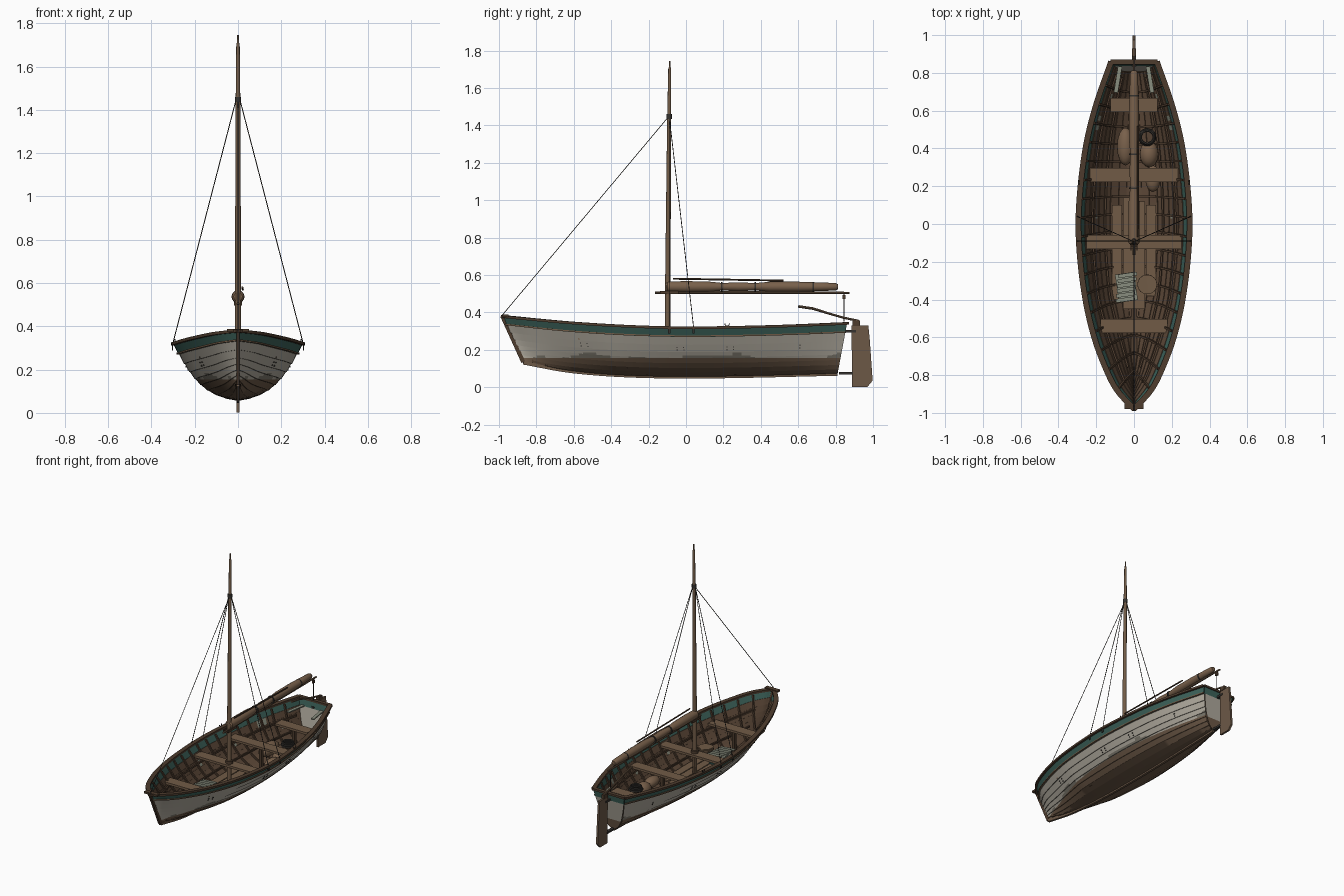
import bpy, bmesh, math, random
from mathutils import Vector, Matrix

random.seed(4)
if "Cube" in bpy.data.objects:
    bpy.data.objects.remove(bpy.data.objects["Cube"])


def material(name, *rgb):
    m = bpy.data.materials.new(name)
    m.use_nodes = True
    m.diffuse_color = (*rgb, 1)
    m.node_tree.nodes["Principled BSDF"].inputs["Base Color"].default_value = (*rgb, 1)
    return m


WOOD = material("wood", .165, .105, .062)
DARK = material("dark_wood", .075, .045, .027)
PLANK = material("inner_planking", .11, .066, .04)
BOTTOM = material("bottom_brown", .15, .098, .062)
WHITE = material("off_white_paint", .42, .39, .33)
WORN = material("worn_paint", .2, .185, .15)
TEAL = material("teal_paint", .045, .12, .1)
ROPE = material("dark_rope", .035, .032, .028)
SAIL = material("tan_cloth", .19, .118, .07)
PALE = material("pale_green", .25, .27, .21)


def finish(name, bm, mats, mirror=False, fix=True):
    if fix:
        bmesh.ops.recalc_face_normals(bm, faces=bm.faces)
    me = bpy.data.meshes.new(name)
    bm.to_mesh(me)
    bm.free()
    for m in mats:
        me.materials.append(m)
    ob = bpy.data.objects.new(name, me)
    bpy.context.collection.objects.link(ob)
    if mirror:
        ob.modifiers.new("Mirror", 'MIRROR').use_clip = False
    bpy.ops.object.select_all(action='DESELECT')
    ob.select_set(True)
    bpy.context.view_layer.objects.active = ob
    bpy.ops.object.shade_smooth_by_angle(angle=math.radians(35))
    return ob


def box(name, loc, size, mat, turn=0, mirror=False):
    bm = bmesh.new()
    bmesh.ops.create_cube(bm, size=1, matrix=Matrix.Translation(loc) @ Matrix.Rotation(turn, 4, 'Z')
                          @ Matrix.Diagonal((*size, 1)))
    return finish(name, bm, [mat], mirror)


def ball(name, loc, size, mat):
    bm = bmesh.new()
    bmesh.ops.create_uvsphere(bm, u_segments=16, v_segments=10, radius=1,
                              matrix=Matrix.Translation(loc) @ Matrix.Diagonal((*size, 1)))
    return finish(name, bm, [mat])


def sweep(name, pts, size, mat, sides=8, up=(0, 0, 1), mirror=False):
    """Run a round section (radius or radii) or a rectangle (width, height) along points."""
    bm, rings, pts = bmesh.new(), [], [Vector(p) for p in pts]
    for i, p in enumerate(pts):
        t = (pts[min(i + 1, len(pts) - 1)] - pts[max(i - 1, 0)]).normalized()
        s = t.cross(Vector(up)).normalized()
        n = s.cross(t)
        if isinstance(size, tuple):
            a, b = size[0] / 2, size[1] / 2
            sec = [(a, b), (-a, b), (-a, -b), (a, -b)]
        else:
            r = size[i] if isinstance(size, list) else size
            sec = [(r * math.cos(k * math.tau / sides), r * math.sin(k * math.tau / sides)) for k in range(sides)]
        rings.append([bm.verts.new(p + s * a + n * b) for a, b in sec])
    for A, B in zip(rings, rings[1:]):
        for k in range(len(A)):
            bm.faces.new((A[k - 1], A[k], B[k], B[k - 1]))
    bm.faces.new(rings[0])
    bm.faces.new(rings[-1])
    return finish(name, bm, [mat], mirror)


def spline(pts, t):
    """Smooth curve through (t, value) points."""
    i = max(0, min(len(pts) - 2, sum(p[0] <= t for p in pts) - 1))
    slope = lambda a, b: (pts[b][1] - pts[a][1]) / (pts[b][0] - pts[a][0])
    (t0, a), (t1, b) = pts[i], pts[i + 1]
    d, s = t1 - t0, (t - t0) / (t1 - t0)
    ma, mb = slope(max(i - 1, 0), i + 1) * d, slope(i, min(i + 2, len(pts) - 1)) * d
    return a + s * ma + s * s * (3 * (b - a) - 2 * ma - mb) + s ** 3 * (2 * (a - b) + ma + mb)


# Hull form: half width, sheer height, keel height along u; section over v
WIDTH = [(0, 0), (.05, .085), (.1, .137), (.2, .208), (.32, .26), (.47, .292), (.59, .292), (.75, .258), (.87, .205), (1, .122)]
SHEER = [(0, .372), (.2, .338), (.4, .317), (.57, .312), (.8, .32), (1, .335)]
KEEL = [(0, .13), (.15, .085), (.35, .06), (.6, .056), (1, .07)]
SECTION_X = [(0, 0), (.17, .24), (.34, .47), (.5, .62), (.67, .75), (.84, .88), (1, 1)]
SECTION_Z = [(0, 0), (.17, .06), (.34, .19), (.5, .34), (.67, .52), (.84, .76), (1, 1)]


def hull(u, v, inset=0.0):
    h, g = spline(SECTION_Z, v), spline(SECTION_X, v)
    b = max(0, 1 - u / .3)
    g = g * (1 - b) + max(h, 0) ** .85 * b
    zk, zs = spline(KEEL, u), spline(SHEER, u)
    y = (-.87 - .11 * h) * (1 - u) + (.81 + .05 * h) * u
    return Vector((max(0, spline(WIDTH, u) * g - inset * min(1, v * 5)), y, zk + (zs - zk) * h + max(inset, 0) * (1 - h)))


STRAKES, COLS = 9, 72
U = [i / COLS for i in range(COLS + 1)]


def planking(name, inset, lap, mats, rule, flip):
    """Overlapping planks; the narrow lower lips take the seam colour."""
    bm = bmesh.new()
    prev = None
    for k in range(STRAKES):
        low = [bm.verts.new(hull(u, k / STRAKES, inset - lap)) for u in U]
        top = [bm.verts.new(hull(u, (k + 1) / STRAKES, inset)) for u in U]
        for A, B, lip in ((prev, low, True), (low, top, False)):
            for i in range(COLS if A else 0):
                q = (A[i], A[i + 1], B[i + 1], B[i])
                f = bm.faces.new(q[::-1] if flip else q)
                f.material_index = 1 if lip else 0
                if k == STRAKES - 1 and not lip:
                    f.material_index = 2
        prev = top
    for z in (.155, .17, .185):
        bmesh.ops.bisect_plane(bm, geom=bm.verts[:] + bm.edges[:] + bm.faces[:], plane_co=(0, 0, z), plane_no=(0, 0, 1))
    for f in bm.faces:
        rule(f)
    return finish(name, bm, mats, True, fix=False)


def outer_rule(f):
    c = f.calc_center_median()
    wear = .163 + .013 * (math.sin(c.y * 9) + .7 * math.sin(c.y * 23 + 1))
    if c.z < .155:
        f.material_index = 3
    elif c.z < wear and f.material_index == 0:
        f.material_index = 4


def inner_rule(f):
    if f.material_index == 0 and f.calc_center_median().z > .17 and random.random() < .02:
        f.material_index = 3


planking("outer_planking", 0, .004, [WHITE, WORN, TEAL, BOTTOM, WORN], outer_rule, False)
planking("inner_planking", .012, .003, [PLANK, DARK, TEAL, PALE], inner_rule, True)

# Transom, inside and outside
for name, back, sink in (("transom_outside", .004, 0), ("transom_inside", -.014, .008)):
    bm = bmesh.new()
    rows = []
    for k in range(19):
        p = hull(1, k / 18, sink) + Vector((0, back, 0))
        rows.append([bm.verts.new((s * p.x, p.y, p.z)) for s in (-1, 1)])
    for k, (A, B) in enumerate(zip(rows, rows[1:])):
        f = bm.faces.new((A[0], B[0], B[1], A[1]) if back > 0 else (A[0], A[1], B[1], B[0]))
        z = f.calc_center_median().z
        f.material_index = 1 if k > 15 else 2 if z < .15 else 0
    finish(name, bm, [WHITE, TEAL, BOTTOM], fix=False)

# Rails, stem, keel and inner timbers
sheer = [hull(u, 1) for u in U]
sweep("gunwale", [p + Vector((-.001, 0, .006)) for p in sheer], (.03, .014), DARK, mirror=True)
sweep("rubbing_strake", [hull(u, .9, -.006) for u in U], (.01, .008), WOOD, mirror=True)
sweep("seat_riser", [hull(u, .74, .018) for u in U[4:-2]], (.01, .014), DARK, mirror=True)
sweep("bilge_stringer", [hull(u, .45, .018) for u in U[6:-2]], (.01, .01), DARK, mirror=True)
box("transom_cap", (0, .858, .341), (.25, .026, .014), DARK)
sweep("stem_post", [hull(0, k / 8) + Vector((0, 0, .004)) for k in range(9)], (.016, .022), DARK, up=(0, 1, 0))
box("stem_cap", (0, -.965, .381), (.1, .03, .014), DARK)
sweep("keel", [hull(u, 0) for u in U], (.016, .018), BOTTOM)
sweep("keelson", [hull(u, 0, .02) for u in U[2:-1]], (.03, .016), DARK)
for i in range(17):
    u = .06 + i * .0545
    sweep("rib", [hull(u, .04 + .95 * k / 12, .017) for k in range(13)], (.011, .011), DARK, up=(0, 1, 0), mirror=True)
box("stern_knee", (.085, .765, .297), (.022, .14, .008), PALE, turn=.16, mirror=True)

# Thwarts and floor boards
for y, half, z, deep in ((-.54, .178, .262, .075), (-.095, .252, .258, .075), (.26, .232, .252, .075), (.63, .125, .24, .075)):
    box("thwart", (0, y, z), (half * 2, deep, .016), WOOD)
    box("thwart_support", (0, y, z / 2 + .045), (.02, .02, z - .09), DARK)
for i, (front, back) in enumerate(((-.4, .1), (-.45, .14), (-.45, .12), (-.38, .1))):
    box("floor_board", ((i - 1.5) * .06, (front + back) / 2, .118), (.054, back - front, .01), WOOD)
for y in (-.3, -.05):
    box("floor_batten", (0, y, .108), (.23, .03, .012), DARK)

# Mast and standing rigging
sweep("mast", [(0, -.1, .09), (0, -.097, .6), (0, -.09, 1.42), (0, -.087, 1.7), (0, -.087, 1.71), (0, -.086, 1.745)],
      [.015, .014, .011, .008, .005, .004], WOOD, 12, up=(0, 1, 0))
sweep("mast_collar", [(0, -.09, 1.435), (0, -.09, 1.46)], .015, ROPE, 12, up=(0, 1, 0))
sweep("mast_partner", [(0, -.097, .262), (0, -.097, .285)], .024, DARK, 12, up=(0, 1, 0))
sweep("forestay", [(0, -.09, 1.45), (0, -.985, .382)], .0022, ROPE, 6)
for y in (-.09, .04):
    sweep("shroud", [(.008, -.09, 1.45), (.3, y, .325)], .0022, ROPE, 6, mirror=True)
    box("chain_plate", (.303, y, .305), (.006, .012, .035), ROPE, mirror=True)

# Boom, furled sail and yard
sweep("boom", [(0, -.165, .505), (0, .3, .506), (0, .875, .504)], [.007, .009, .006], WOOD)
sweep("boom_jaw", [(.016, -.14, .505), (.016, -.04, .505)], (.007, .016), DARK, mirror=True)
roll = [(-.108, .02), (-.1, .028), (0, .03), (.12, .028), (.185, .021), (.2, .02), (.28, .024), (.36, .02), (.375, .02),
        (.45, .027), (.6, .027), (.72, .023), (.8, .02), (.812, .014)]
sweep("furled_sail", [(0, y, .537) for y, r in roll], [r for y, r in roll], SAIL, 16)
for y in (.19, .37, .68):
    sweep("sail_tie", [(0, y - .004, .535), (0, y + .004, .535)], .027, ROPE, 14)
sweep("yard", [(.02, -.07, .58), (.022, .52, .57)], .005, DARK)
sweep("sheet_rope", [(0, .845, .5), (0, .845, .35)], .0025, ROPE, 6, up=(0, 1, 0))
box("sheet_block", (0, .845, .483), (.012, .018, .022), DARK)

# Rudder and tiller
bm = bmesh.new()
outline = [(.885, .33), (.975, .33), (.982, .26), (.998, .035), (.97, .002), (.888, .002)]
face = bm.faces.new([bm.verts.new((-.007, y, z)) for y, z in outline])
ext = bmesh.ops.extrude_face_region(bm, geom=[face])
bmesh.ops.translate(bm, verts=[v for v in ext["geom"] if isinstance(v, bmesh.types.BMVert)], vec=(.014, 0, 0))
finish("rudder", bm, [BOTTOM])
for z, y in ((.075, .855), (.3, .872)):
    box("rudder_hinge", (0, y, z), (.02, .075, .014), ROPE)
sweep("tiller", [(0, .6, .432), (0, .68, .42), (0, .76, .395), (0, .84, .372), (0, .925, .354)], [.007, .007, .006, .006, .006], WOOD)
box("rudder_head", (0, .91, .342), (.02, .04, .03), DARK)

# Bucket, crate, sacks and rope coil
sweep("bucket", [(.07, -.32, .123), (.07, -.32, .2), (.07, -.32, .203), (.07, -.32, .14)], [.04, .052, .046, .038], WOOD, 18, up=(0, 1, 0))
for z in (.145, .185):
    sweep("bucket_hoop", [(.07, -.32, z - .004), (.07, -.32, z + .004)], .044 + (z - .12) * .13, DARK, 18, up=(0, 1, 0))
for k in range(6):
    box("crate_slat", (-.04 + .2 * .011 * (k - 2.5), -.335 + .026 * (k - 2.5), .19), (.1, .02, .006), PALE, .15)
for z in (.13, .155, .18):
    box("crate_band", (-.04, -.335, z), (.1, .15, .008), PALE if z > .15 else TEAL, .15)
ball("sack_left", (-.045, .41, .16), (.045, .1, .045), SAIL)
ball("sack_right", (.08, .37, .16), (.05, .07, .05), SAIL)
ball("small_sack", (.1, .24, .16), (.04, .07, .035), SAIL)
for k in range(3):
    r = .042 - .004 * k
    sweep("rope_coil", [(.07 + r * math.cos(a * math.tau / 20), .46 + r * math.sin(a * math.tau / 20), .2 + .01 * k)
                        for a in range(21)], .006, ROPE, 6)

# Oarlocks and plank nails
sweep("oarlock", [(.291, .22 + .012 * math.cos(a), .338 - .012 * math.sin(a)) for a in [.6 * k - .3 for k in range(7)]],
      .0025, ROPE, 6, up=(1, 0, 0), mirror=True)
for u in (.21, .23, .5, .52, .65, .67, .87):
    for v in (.7, .74):
        box("plank_nail", hull(u, v, -.002), (.008, .006, .006), ROPE, mirror=True)
